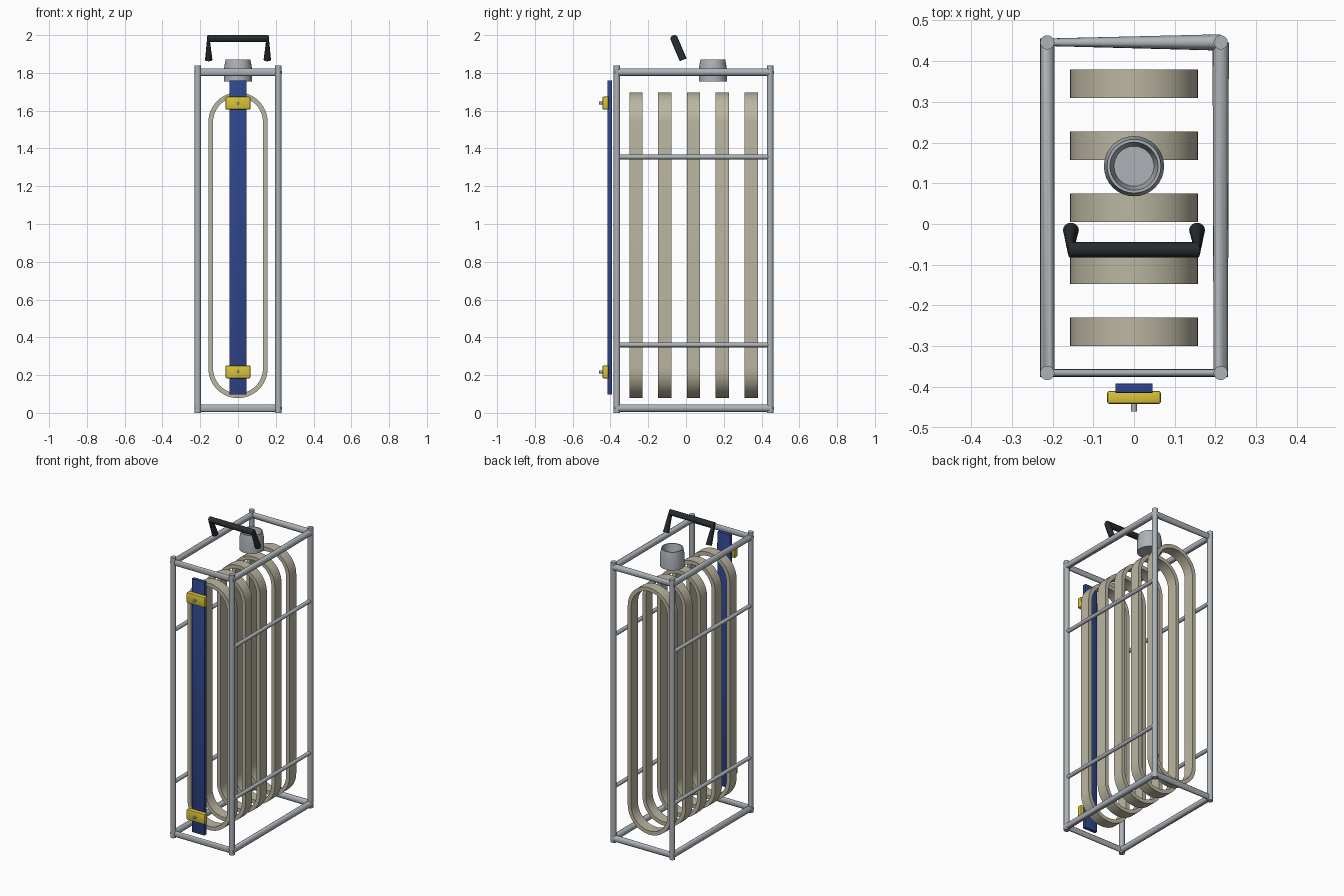
import bpy, bmesh, math
from mathutils import Vector

if "Cube" in bpy.data.objects:
    bpy.data.objects.remove(bpy.data.objects["Cube"])


def mat(name, col):
    m = bpy.data.materials.new(name)
    m.diffuse_color = (*col, 1)
    m.use_nodes = True
    m.node_tree.nodes["Principled BSDF"].inputs["Base Color"].default_value = m.diffuse_color
    return m


STEEL = mat("steel", (0.42, 0.45, 0.48))
TAN = mat("tan_coil", (0.50, 0.47, 0.36))
BLUE = mat("blue", (0.03, 0.06, 0.26))
YELLOW = mat("yellow", (0.70, 0.55, 0.04))
BLACK = mat("black", (0.02, 0.025, 0.028))


def finish(bm, name, material, smooth=True):
    bmesh.ops.recalc_face_normals(bm, faces=bm.faces)
    me = bpy.data.meshes.new(name)
    bm.to_mesh(me)
    bm.free()
    ob = bpy.data.objects.new(name, me)
    bpy.context.collection.objects.link(ob)
    me.materials.append(material)
    if smooth:
        bpy.ops.object.select_all(action='DESELECT')
        ob.select_set(True)
        bpy.context.view_layer.objects.active = ob
        bpy.ops.object.shade_smooth_by_angle(angle=math.radians(35))
    return ob


def circle(r, n=16):
    return [(r * math.cos(2 * math.pi * i / n), r * math.sin(2 * math.pi * i / n)) for i in range(n)]


def sweep(name, path, section, normal, material, closed=False):
    """Sweep a section along a planar path; normal is the path plane's normal."""
    bm = bmesh.new()
    pts = [Vector(p) for p in path]
    normal = Vector(normal).normalized()
    n, k = len(pts), len(section)
    rings = []
    for i, p in enumerate(pts):
        a = pts[i - 1] if closed or i > 0 else p
        b = pts[(i + 1) % n] if closed or i < n - 1 else p
        side = (b - a).normalized().cross(normal)
        rings.append([bm.verts.new(p + side * u + normal * v) for u, v in section])
    for i in range(n if closed else n - 1):
        r, s = rings[i], rings[(i + 1) % n]
        for j in range(k):
            bm.faces.new((r[j], r[(j + 1) % k], s[(j + 1) % k], s[j]))
    if not closed:
        bm.faces.new(rings[0])
        bm.faces.new(rings[-1])
    return finish(bm, name, material)


def lathe(name, profile, centre, material, n=32):
    bm = bmesh.new()
    vs = [bm.verts.new((r, 0, z)) for r, z in profile]
    es = [bm.edges.new(e) for e in zip(vs, vs[1:])]
    bmesh.ops.spin(bm, geom=vs + es, axis=(0, 0, 1), cent=(0, 0, 0), steps=n, angle=2 * math.pi)
    bmesh.ops.remove_doubles(bm, verts=bm.verts, dist=1e-5)
    bmesh.ops.translate(bm, verts=bm.verts, vec=centre)
    return finish(bm, name, material)


def box(name, lo, hi, material, bevel=0.0):
    bm = bmesh.new()
    bmesh.ops.create_cube(bm, size=1)
    for v in bm.verts:
        v.co = [(l + h) / 2 + c * (h - l) for l, h, c in zip(lo, hi, v.co)]
    if bevel:
        bmesh.ops.bevel(bm, geom=bm.edges[:], offset=bevel, segments=2, profile=0.5, affect='EDGES')
    return finish(bm, name, material)


X, YF, YB = 0.213, -0.366, 0.446

# Corner posts and side rails
for sx, side in ((-1, "left"), (1, "right")):
    for y, end in ((YF, "front"), (YB, "back")):
        sweep(f"post_{side}_{end}", [(sx * X, y, 0), (sx * X, y, 1.838)], circle(0.0175), (1, 0, 0), STEEL)
    for z, lvl in ((0.36, "lower"), (1.355, "upper")):
        sweep(f"side_rail_{side}_{lvl}", [(sx * X, YF, z), (sx * X, YB, z)], circle(0.0125, 12), (0, 0, 1), STEEL)

# Bottom and top rings
for z, lvl in ((0.025, "bottom"), (1.804, "top")):
    loop = [(X, YB, z), (-X, YB, z), (-X, YF, z), (X, YF, z), (X, YB, z)]
    sweep(f"{lvl}_ring", loop, circle(0.02), (0, 0, 1), STEEL)

# Upright oval coils
R, Z0, Z1 = 0.1445, 0.235, 1.54
oval = []
for zc, start in ((Z1, 0), (Z0, math.pi)):
    for i in range(25):
        t = start + math.pi * i / 24
        oval.append((R * math.cos(t), zc + R * math.sin(t)))
band = [(-0.0125, -0.035), (0.0125, -0.035), (0.0125, 0.035), (-0.0125, 0.035)]
for i in range(5):
    y = -0.265 + 0.1525 * i
    sweep(f"coil_{i + 1}", [(x, y, z) for x, z in oval], band, (0, 1, 0), TAN, closed=True)

# Top collar
lathe("top_collar", [(0, 1.755), (0.074, 1.755), (0.074, 1.825), (0.066, 1.87), (0.059, 1.87),
                     (0.049, 1.81), (0, 1.81)], (0, 0.142, 0), STEEL)

# Carry handle
lo, hi = (-0.015, 1.869), (-0.063, 1.982)
sweep("carry_handle", [(-0.155, *lo), (-0.155, *hi), (0.155, *hi), (0.155, *lo)], circle(0.0195),
      (0, hi[1] - lo[1], lo[0] - hi[0]), BLACK)

# Front strap with clamps and bolts
box("front_strap", (-0.046, -0.415, 0.097), (0.046, -0.392, 1.76), BLUE, 0.002)
for z, lvl in ((0.217, "lower"), (1.64, "upper")):
    box(f"clamp_{lvl}", (-0.066, -0.442, z - 0.034), (0.066, -0.41, z + 0.034), YELLOW, 0.006)
    sweep(f"clamp_bolt_{lvl}", [(0, -0.43, z), (0, -0.46, z)], circle(0.0075, 12), (0, 0, 1), STEEL)
